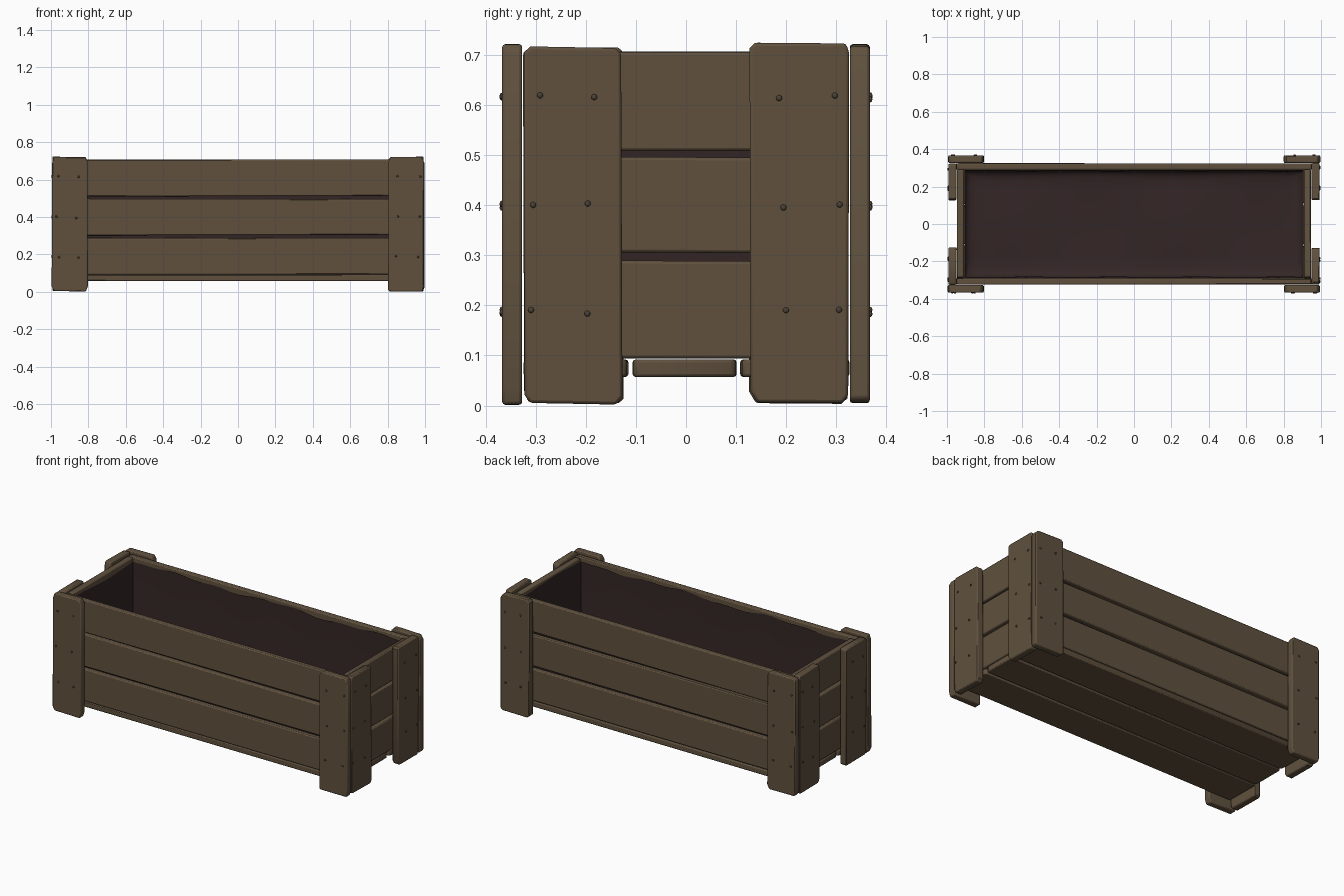
import bpy, bmesh, math, random
from mathutils import Vector, Matrix

if "Cube" in bpy.data.objects:
    bpy.data.objects.remove(bpy.data.objects["Cube"])

random.seed(4)


def material(name, rgb):
    m = bpy.data.materials.new(name)
    m.diffuse_color = (*rgb, 1)
    m.use_nodes = True
    m.node_tree.nodes["Principled BSDF"].inputs["Base Color"].default_value = m.diffuse_color
    return m


WOOD = material("weathered wood", (0.115, 0.081, 0.048))
CLOTH = material("dark lining", (0.034, 0.019, 0.019))
NAIL = material("nail metal", (0.07, 0.052, 0.035))


def finish(bm, name, mat):
    bmesh.ops.recalc_face_normals(bm, faces=bm.faces)
    me = bpy.data.meshes.new(name)
    bm.to_mesh(me)
    bm.free()
    me.materials.append(mat)
    ob = bpy.data.objects.new(name, me)
    bpy.context.collection.objects.link(ob)
    return ob


def smooth(ob, angle=40):
    bpy.ops.object.select_all(action='DESELECT')
    ob.select_set(True)
    bpy.context.view_layer.objects.active = ob
    bpy.ops.object.shade_smooth_by_angle(angle=math.radians(angle))


def board(name, lo, hi, chip=0.012, wobble=0.003):
    """Hand-cut plank: outline with chipped corners, extruded along its thin axis."""
    lo, hi = Vector(lo), Vector(hi)
    size = hi - lo
    t = min(range(3), key=lambda i: size[i])
    u, v = [i for i in range(3) if i != t]
    bm = bmesh.new()
    ring = []
    for su, sv in ((0, 0), (1, 0), (1, 1), (0, 1)):
        cu = (hi if su else lo)[u] + random.uniform(-wobble, wobble)
        cv = (hi if sv else lo)[v] + random.uniform(-wobble, wobble)
        a, b = random.uniform(0.4, 1) * chip, random.uniform(0.4, 1.8) * chip
        pair = [(cu + (-a if su else a), cv), (cu, cv + (-b if sv else b))]
        ring += pair if su != sv else pair[::-1]
    verts = []
    for pu, pv in ring:
        co = lo.copy()
        co[u], co[v] = pu, pv
        verts.append(bm.verts.new(co))
    face = bm.faces.new(verts)
    top = bmesh.ops.extrude_face_region(bm, geom=[face])['geom']
    for w in top:
        if isinstance(w, bmesh.types.BMVert):
            w.co[t] = hi[t]
    ob = finish(bm, name, WOOD)
    bev = ob.modifiers.new("worn edges", 'BEVEL')
    bev.width, bev.segments, bev.limit_method = 0.006, 2, 'ANGLE'
    bev.angle_limit = math.radians(50)
    smooth(ob)
    return ob


# three courses of wall planks on the long sides and the ends
for i, (z0, z1) in enumerate(((0.094, 0.289), (0.304, 0.495), (0.511, 0.706))):
    for s, side in ((-1, "front"), (1, "back")):
        y0, y1 = sorted((s * 0.291, s * 0.324))
        board(f"{side}_plank_{i}", (-0.95, y0, z0), (0.95, y1, z1), 0.008)
    for s, side in ((-1, "left"), (1, "right")):
        x0, x1 = sorted((s * 0.91, s * 0.946))
        board(f"{side}_plank_{i}", (x0, -0.289, z0), (x1, 0.289, z1), 0.008)

# floor planks
for i, (y0, y1) in enumerate(((-0.324, -0.117), (-0.106, 0.099), (0.11, 0.324))):
    board(f"floor_plank_{i}", (-0.945, y0, 0.057), (0.945, y1, 0.092), 0.012)

# corner posts: two boards at each corner, with nails
nails = bmesh.new()


def nail(pos, axis):
    scale = Vector((1, 1, 1))
    scale[axis] = 0.7
    bmesh.ops.create_uvsphere(nails, u_segments=8, v_segments=6, radius=0.006,
                              matrix=Matrix.Translation(pos) @ Matrix.Diagonal((*scale, 1)))


for sx, xs in ((-1, "left"), (1, "right")):
    for sy, ys in ((-1, "front"), (1, "back")):
        x0, x1 = sorted((sx * 0.995, sx * 0.803))
        y0, y1 = sorted((sy * 0.327, sy * 0.367))
        board(f"{ys}_{xs}_post_face", (x0, y0, 0.004), (x1, y1, 0.719), 0.018)
        x0, x1 = sorted((sx * 0.95, sx * 0.992))
        y0, y1 = sorted((sy * 0.127, sy * 0.323))
        board(f"{ys}_{xs}_post_side", (x0, y0, 0.004), (x1, y1, 0.716 + 0.008 * (sy > 0)), 0.014)
        for z in (0.187, 0.4, 0.615):
            for k in (0, 1):
                j = lambda: random.uniform(-0.01, 0.01)
                nail(Vector((sx * (0.965 - 0.11 * k) + j(), sy * 0.368, z + j() * 0.5)), 1)
                nail(Vector((sx * 0.993, sy * (0.3 - 0.11 * k) + j(), z + j() * 0.5)), 0)
smooth(finish(nails, "nails", NAIL), 60)

# cloth lining: open tub with a soft floor edge and a wavy rim
bm = bmesh.new()
bmesh.ops.create_cube(bm, size=1, matrix=Matrix.Translation((0, 0, 0.39))
                      @ Matrix.Diagonal((1.814, 0.576, 0.588, 1)))
bmesh.ops.delete(bm, geom=[f for f in bm.faces if f.normal.z > 0.5], context='FACES_ONLY')
low = [e for e in bm.edges if all(v.co.z < 0.2 for v in e.verts)]
bmesh.ops.bevel(bm, geom=low, offset=0.06, segments=4, profile=0.5, affect='EDGES')
long_edges = [e for e in bm.edges if abs((e.verts[0].co - e.verts[1].co).x) > 1]
bmesh.ops.subdivide_edges(bm, edges=long_edges, cuts=30, use_grid_fill=True)
cross = [e for e in bm.edges if abs((e.verts[0].co - e.verts[1].co).y) > 0.3]
bmesh.ops.subdivide_edges(bm, edges=cross, cuts=8, use_grid_fill=True)
for v in bm.verts:
    x, y = v.co.x, v.co.y
    if v.co.z > 0.6:
        v.co.z += 0.007 * math.sin(9 * x + 3 * y) + 0.005 * math.sin(23 * x + 11 * y)
        v.co.y *= 0.985 + 0.012 * math.sin(14 * x)
    elif v.co.z < 0.11:
        v.co.z += 0.006 + 0.005 * math.sin(7 * x) * math.cos(9 * y)
smooth(finish(bm, "lining", CLOTH), 60)
